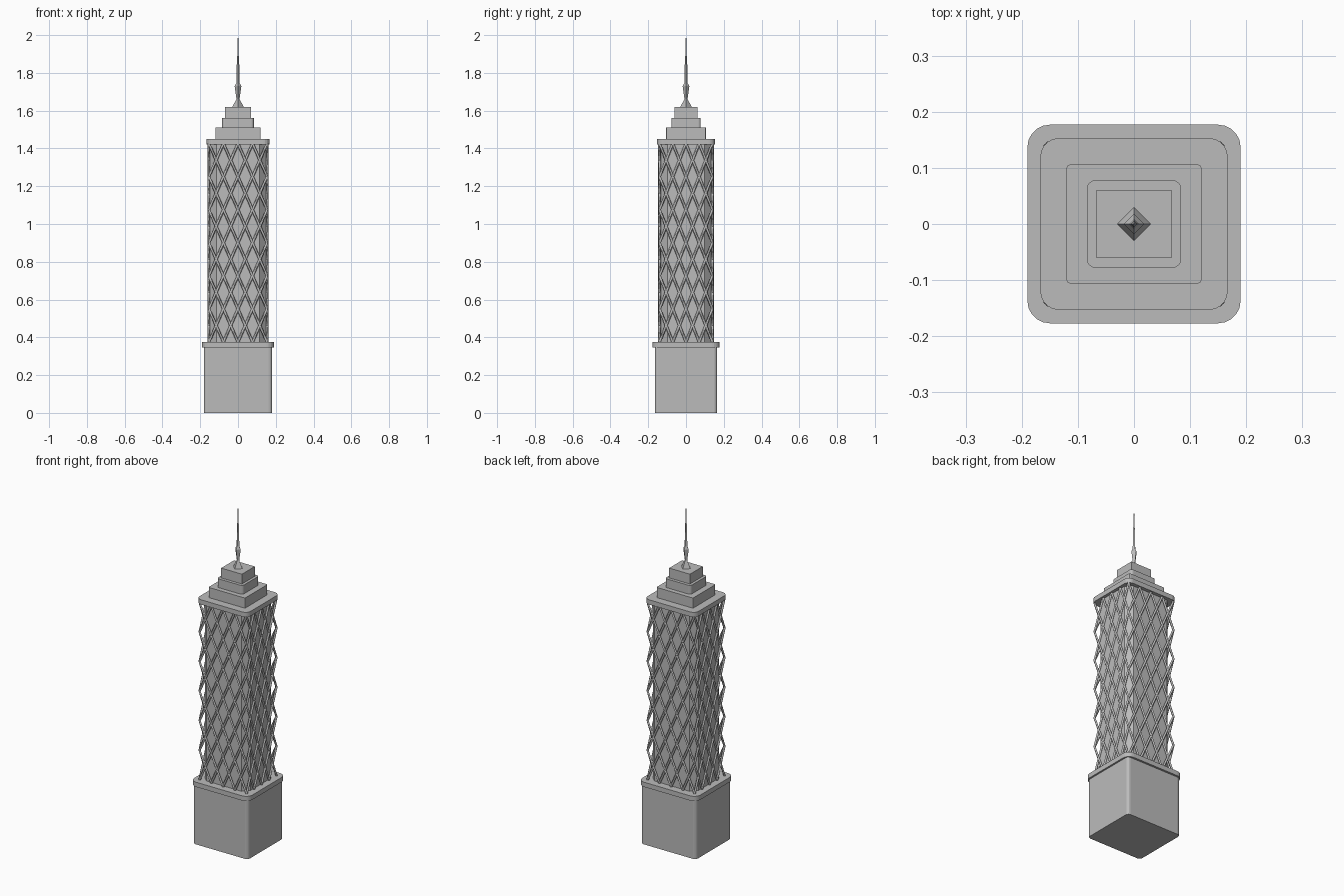
import bpy, bmesh, math
from mathutils import Vector

if "Cube" in bpy.data.objects:
    bpy.data.objects.remove(bpy.data.objects["Cube"])

stone = bpy.data.materials.new("stone grey")
stone.use_nodes = True
GREY = (0.5, 0.5, 0.5, 1)
stone.diffuse_color = GREY
stone.node_tree.nodes["Principled BSDF"].inputs["Base Color"].default_value = GREY


def finish(name, bm):
    bmesh.ops.recalc_face_normals(bm, faces=bm.faces)
    mesh = bpy.data.meshes.new(name)
    bm.to_mesh(mesh)
    bm.free()
    mesh.materials.append(stone)
    ob = bpy.data.objects.new(name, mesh)
    bpy.context.collection.objects.link(ob)
    return ob


def block(name, hx, hy, z0, z1, radius=0, segments=4):
    """Box with rounded vertical corners."""
    bm = bmesh.new()
    bmesh.ops.create_cube(bm, size=1)
    for v in bm.verts:
        v.co = (v.co.x * 2 * hx, v.co.y * 2 * hy, z0 + (v.co.z + 0.5) * (z1 - z0))
    if radius:
        edges = [e for e in bm.edges if abs(e.verts[0].co.z - e.verts[1].co.z) > 1e-5]
        bmesh.ops.bevel(bm, geom=edges, offset=radius, segments=segments,
                        profile=0.5, affect='EDGES')
    return finish(name, bm)


# Base, shaft core and stepped crown
block("base", 0.18, 0.165, 0, 0.35, 0.018, 3)
block("base_ledge", 0.19, 0.177, 0.347, 0.375, 0.04, 5)
block("shaft_core", 0.149, 0.132, 0.37, 1.43, 0.034, 1)
block("roof_ledge", 0.167, 0.153, 1.422, 1.45, 0.033, 5)
block("lower_crown", 0.12, 0.106, 1.45, 1.51, 0.006, 2)
block("middle_crown", 0.084, 0.078, 1.51, 1.562, 0.015, 4)
block("upper_crown", 0.068, 0.06, 1.562, 1.62)

# Lattice: straight members between points that alternate level by level
HX, HY, STEPS, LEVELS = 0.154, 0.14, 8, 12
Z0, Z1, DEPTH = 0.375, 1.425, 0.007
corners = [Vector(c) for c in ((-HX, -HY), (HX, -HY), (HX, HY), (-HX, HY))]
ring = [corners[s].lerp(corners[(s + 1) % 4], i / STEPS)
        for s in range(4) for i in range(STEPS)]
curve = bpy.data.curves.new("lattice", 'CURVE')
curve.dimensions = '3D'
curve.bevel_depth = DEPTH
curve.bevel_resolution = 0
curve.use_fill_caps = True
for start in range(0, len(ring), 2):
    for turn in (1, -1):
        spline = curve.splines.new('POLY')
        spline.points.add(LEVELS)
        for k, p in enumerate(spline.points):
            xy = ring[(start + turn * k) % len(ring)]
            p.co = (xy.x, xy.y, Z0 + (Z1 - Z0) * k / LEVELS, 1)
curve.materials.append(stone)
lattice = bpy.data.objects.new("lattice", curve)
bpy.context.collection.objects.link(lattice)
bpy.ops.object.select_all(action='DESELECT')
lattice.select_set(True)
bpy.context.view_layer.objects.active = lattice
bpy.ops.object.convert(target='MESH')

# Four-sided spire
bm = bmesh.new()
profile = [(0.03, 1.62), (0.008, 1.662), (0.018, 1.73), (0.009, 1.745),
           (0.006, 1.87), (0.003, 1.9), (0.001, 2)]
rows = [[bm.verts.new((r * math.cos(a * math.pi / 2), r * math.sin(a * math.pi / 2), z))
         for a in range(4)] for r, z in profile]
for low, high in zip(rows, rows[1:]):
    for a in range(4):
        b = (a + 1) % 4
        bm.faces.new((low[a], low[b], high[b], high[a]))
bm.faces.new(rows[0][::-1])
bm.faces.new(rows[-1])
finish("spire", bm)
